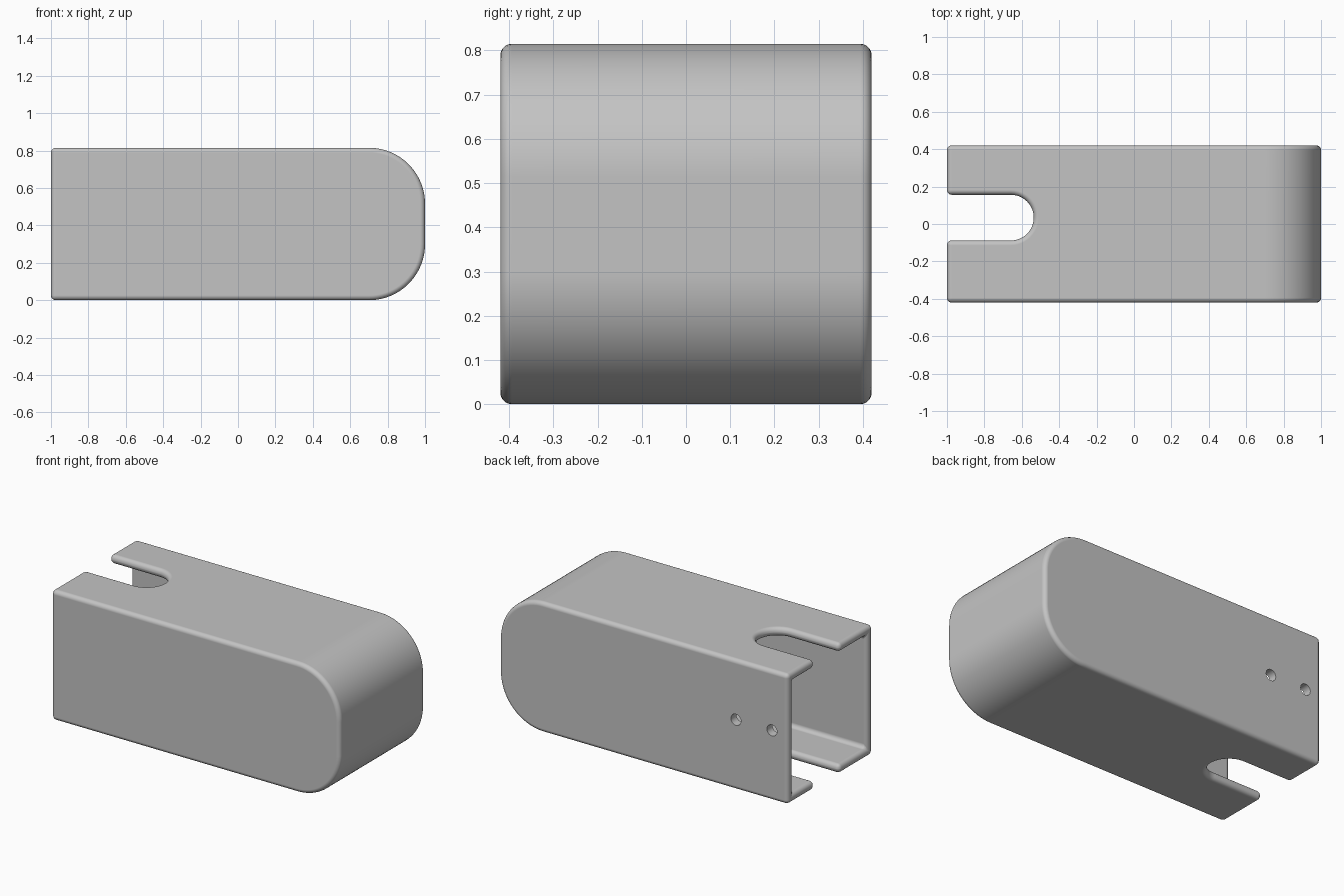
import bpy, bmesh, math

old = bpy.data.objects.get("Cube")
if old:
    bpy.data.objects.remove(old, do_unlink=True)

HEIGHT, HALF_Y, WALL = 0.815, 0.42, 0.055
NOSE_R, FILLET = 0.30, 0.026

grey = bpy.data.materials.new("light_grey")
grey.use_nodes = True
grey.diffuse_color = (0.55, 0.55, 0.55, 1)
grey.node_tree.nodes["Principled BSDF"].inputs["Base Color"].default_value = (0.55, 0.55, 0.55, 1)


def arc(cx, cy, r, start, end, steps):
    angles = [math.radians(start + (end - start) * i / steps) for i in range(steps + 1)]
    return [(cx + r * math.cos(a), cy + r * math.sin(a)) for a in angles]


def prism(name, outline, place, low, high):
    """Extrude a closed 2D outline between two levels; place maps (u, v, level) to a point."""
    bm = bmesh.new()
    face = bm.faces.new([bm.verts.new(place(u, v, low)) for u, v in outline])
    moved = bmesh.ops.extrude_face_region(bm, geom=[face])["geom"]
    offset = [b - a for a, b in zip(place(0, 0, low), place(0, 0, high))]
    bmesh.ops.translate(bm, vec=offset, verts=[g for g in moved if isinstance(g, bmesh.types.BMVert)])
    bmesh.ops.recalc_face_normals(bm, faces=bm.faces)
    mesh = bpy.data.meshes.new(name)
    bm.to_mesh(mesh)
    bm.free()
    mesh.materials.append(grey)
    obj = bpy.data.objects.new(name, mesh)
    bpy.context.collection.objects.link(obj)
    return obj


def side_profile(inset, left):
    """Side outline with a straight open end and two large nose corners."""
    r = NOSE_R - inset
    cx = 1 - NOSE_R
    return ([(left, inset)] + arc(cx, NOSE_R, r, -90, 0, 20)
            + arc(cx, HEIGHT - NOSE_R, r, 0, 90, 20) + [(left, HEIGHT - inset)])


def along_y(u, v, level):
    return (u, level, v)


def along_z(u, v, level):
    return (u, v, level)


def apply(obj, kind, **settings):
    mod = obj.modifiers.new(kind.title(), kind)
    for key, value in settings.items():
        setattr(mod, key, value)
    bpy.ops.object.modifier_apply(modifier=mod.name)


def cut(obj, cutter):
    apply(obj, "BOOLEAN", operation="DIFFERENCE", solver="EXACT", object=cutter)
    bpy.data.objects.remove(cutter, do_unlink=True)


# Outer body
cover = prism("cover_shell", side_profile(0, -1), along_y, -HALF_Y, HALF_Y)
bpy.ops.object.select_all(action="DESELECT")
bpy.context.view_layer.objects.active = cover
cover.select_set(True)

# Hollow interior, open at one end
cut(cover, prism("cavity", side_profile(WALL, -1.2), along_y, WALL - HALF_Y, HALF_Y - WALL))

# Round-ended slot through top and bottom
slot = [(-1.2, -0.088)] + arc(-0.658, 0.034, 0.122, -90, 90, 24) + [(-1.2, 0.156)]
cut(cover, prism("slot", slot, along_z, -0.2, HEIGHT + 0.2))

# Rounded rims and corners
apply(cover, "BEVEL", width=FILLET, segments=5, limit_method="ANGLE",
      angle_limit=math.radians(40), use_clamp_overlap=False)

# Two screw holes in the back wall
for x in (-0.89, -0.64):
    cut(cover, prism("hole", arc(x, 0.44, 0.035, 0, 345, 23), along_y, 0.2, 0.6))

bpy.ops.object.shade_smooth_by_angle(angle=math.radians(35))
cover.modifiers.new("Even Shading", "WEIGHTED_NORMAL").keep_sharp = True
